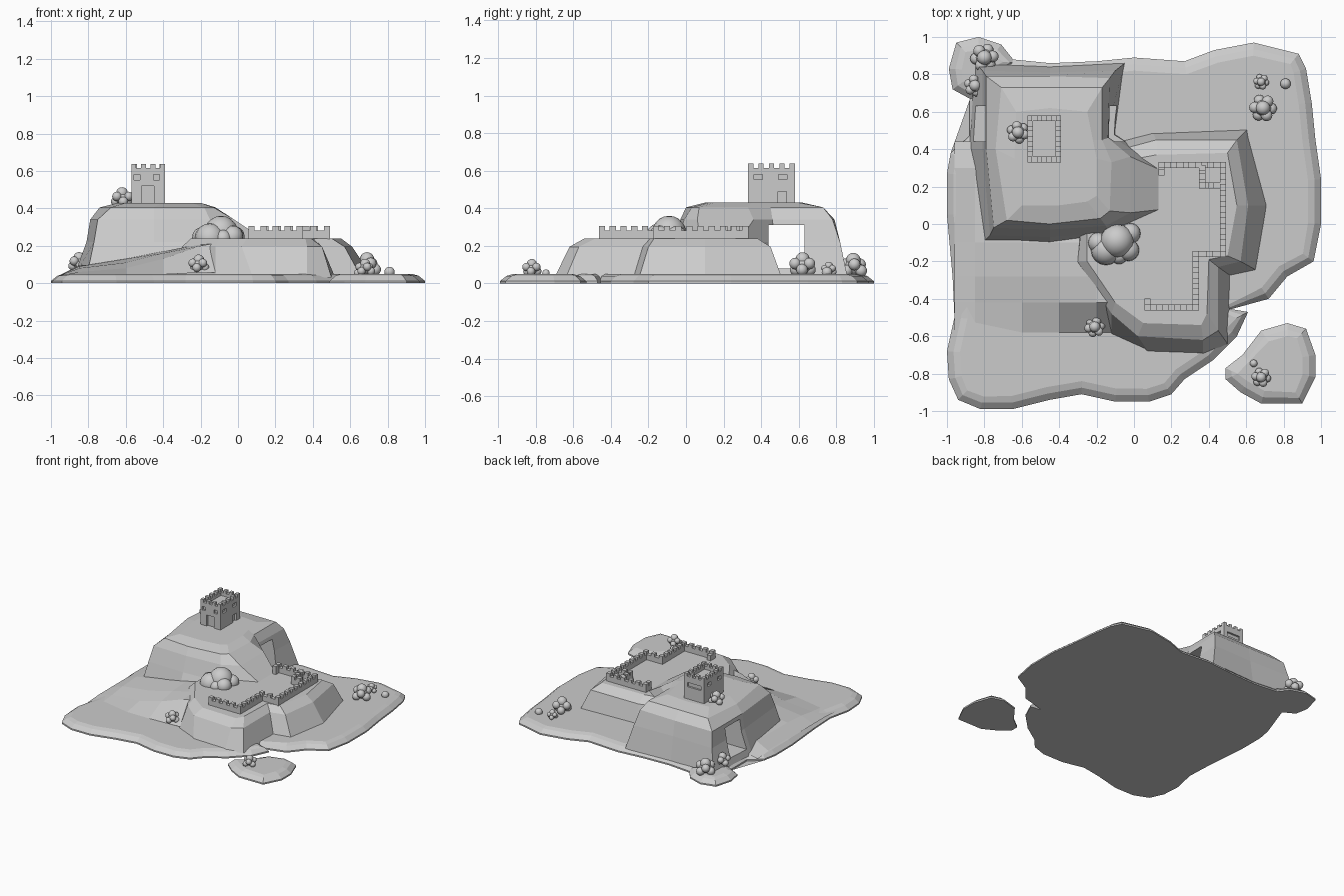
import bpy, bmesh, math
from mathutils import Vector, Matrix

if "Cube" in bpy.data.objects:
    bpy.data.objects.remove(bpy.data.objects["Cube"])


def make(name, bm, smooth=False):
    bmesh.ops.recalc_face_normals(bm, faces=bm.faces)
    me = bpy.data.meshes.new(name)
    bm.to_mesh(me)
    bm.free()
    for p in me.polygons:
        p.use_smooth = smooth
    ob = bpy.data.objects.new(name, me)
    bpy.context.collection.objects.link(ob)
    return ob


def loft(name, rings):
    """Closed solid through (z, [(x, y), ...]) rings."""
    bm = bmesh.new()
    loops = [[bm.verts.new((x, y, z)) for x, y in pts] for z, pts in rings]
    n = len(loops[0])
    for a, b in zip(loops, loops[1:]):
        for i in range(n):
            j = (i + 1) % n
            bm.faces.new((a[i], a[j], b[j], b[i]))
    caps = [bm.faces.new(loops[0]), bm.faces.new(loops[-1])]
    bmesh.ops.triangulate(bm, faces=caps)
    return make(name, bm)


def inset(pts, d):
    """Move a counter-clockwise outline inward."""
    out = []
    for i, p in enumerate(pts):
        a, b, c = Vector(pts[i - 1]), Vector(p), Vector(pts[(i + 1) % len(pts)])
        t = ((b - a).normalized() + (c - b).normalized()).normalized()
        out.append((b.x - t.y * d, b.y + t.x * d))
    return out


def slab(name, pts, h):
    return loft(name, [(0, pts), (.012, pts), (h - .01, inset(pts, .035)), (h, inset(pts, .07))])


def box(bm, x0, x1, y0, y1, z0, z1):
    m = Matrix.Translation(((x0 + x1) / 2, (y0 + y1) / 2, (z0 + z1) / 2))
    bmesh.ops.create_cube(bm, size=1, matrix=m @ Matrix.Diagonal((x1 - x0, y1 - y0, z1 - z0, 1)))


def cut(ob, *dims):
    bm = bmesh.new()
    box(bm, *dims)
    cutter = make("cutter", bm)
    cutter.hide_render = True
    mod = ob.modifiers.new("cut", 'BOOLEAN')
    mod.operation, mod.solver, mod.object = 'DIFFERENCE', 'EXACT', cutter
    bpy.context.view_layer.objects.active = ob
    bpy.ops.object.modifier_apply(modifier=mod.name)
    bpy.data.objects.remove(cutter)


def balls(name, items):
    bm = bmesh.new()
    for x, y, z, r in items:
        bmesh.ops.create_uvsphere(bm, u_segments=16, v_segments=10, radius=r,
                                  matrix=Matrix.Translation((x, y, z)))
    return make(name, bm, True)


def bush(name, x, y, z, r):
    b = [(x, y, z + r * .45, r * .52), (x, y, z, r * .6)]
    for i in range(6):
        a = i * math.pi / 3 + x * 9
        b.append((x + r * .6 * math.cos(a), y + r * .6 * math.sin(a),
                  z + r * (.15 if i % 2 else -.3), r * .42))
    return balls(name, b)


# Island ground and two islets (outlines counter-clockwise)
slab("island_base", [
    (-.88, .66), (-.88, .47), (-.98, .38), (-1, .27), (-1, .05), (-.97, -.28), (-.96, -.5),
    (-1, -.68), (-.99, -.83), (-.94, -.94), (-.82, -.99), (-.65, -.99), (-.45, -.94),
    (-.28, -.91), (-.1, -.95), (.08, -.95), (.2, -.91), (.27, -.83), (.42, -.73), (.55, -.6),
    (.61, -.47), (.52, -.455), (.72, -.4), (.82, -.28), (.96, -.2), (1, 0), (1, .24),
    (.97, .45), (.95, .65), (.92, .83), (.88, .91), (.64, .97), (.43, .93), (.27, .87),
    (0, .89), (-.2, .87), (-.45, .86), (-.65, .88), (-.8, .86)], .05)
slab("back_islet", [(-.83, 1), (-.95, .97), (-.99, .83), (-.97, .72), (-.86, .66),
                    (-.75, .76), (-.63, .86), (-.71, .96)], .05)
slab("front_islet", [(.49, -.83), (.57, -.9), (.68, -.96), (.9, -.96), (.97, -.82), (.97, -.7),
                     (.92, -.56), (.82, -.53), (.68, -.57), (.58, -.7), (.49, -.77)], .05)

# High hill with a ridge running down to the lower plateau, and a tunnel through it
hill = loft("high_hill", [
    (.03, [(-.85, .86), (-.88, .4), (-.81, -.1), (-.45, -.15), (-.1, -.15), (.2, .07),
           (.2, .29), (-.1, .48), (-.05, .86), (-.45, .84)]),
    (.22, [(-.81, .82), (-.81, .4), (-.77, -.06), (-.45, -.07), (-.13, -.05), (.16, .08),
           (.16, .28), (-.12, .47), (-.1, .82), (-.45, .81)]),
    (.34, [(-.79, .79), (-.79, .4), (-.75, -.02), (-.45, -.03), (-.15, -.01), (-.02, .06),
           (-.02, .36), (-.14, .46), (-.13, .78), (-.45, .79)]),
    (.405, [(-.71, .73), (-.74, .4), (-.68, .02), (-.45, 0), (-.18, .03), (-.13, .07),
            (-.12, .33), (-.17, .45), (-.17, .73), (-.45, .73)]),
    (.43, [(-.63, .6), (-.64, .35), (-.6, .1), (-.4, .1), (-.25, .12), (-.2, .15),
           (-.2, .35), (-.22, .45), (-.25, .6), (-.45, .62)])])
cut(hill, -1, .1, .44, .63, .08, .31)

# Low plateau
loft("low_plateau", [
    (.03, [(-.25, .4), (.1, .49), (.61, .51), (.72, .1), (.66, -.25), (.52, -.28), (.5, -.64),
           (.37, -.7), (.08, -.69), (-.12, -.6), (-.33, -.2)]),
    (.195, [(-.25, .35), (.12, .45), (.55, .45), (.61, .1), (.57, -.2), (.45, -.23), (.45, -.57),
            (.37, -.62), (.02, -.6), (-.12, -.48), (-.3, -.2)]),
    (.24, [(-.25, .3), (.12, .37), (.5, .38), (.55, .1), (.5, -.17), (.4, -.19), (.39, -.48),
           (.36, -.54), (.05, -.53), (-.1, -.42), (-.25, -.2)])])

# Ramp of ground rising along the foot of the hill
xs = [-.96, -.85, -.6, -.4, -.2, 0]
rows = [(.44, [.03, .045, .04, .04, .04, .04]), (.3, [.04, .095, .1, .1, .1, .1]),
        (-.1, [.04, .09, .13, .17, .21, .23]), (-.28, [.04, .08, .11, .16, .21, .235]),
        (-.42, [.04, .06, .08, .13, .2, .235]), (-.58, [.03, .045, .05, .05, .055, .06])]
bm = bmesh.new()
grid = [[bm.verts.new((x, y, z)) for x, z in zip(xs, zs)] for y, zs in rows]
for a, b in zip(grid, grid[1:]):
    for i in range(len(xs) - 1):
        bm.faces.new((a[i], b[i], b[i + 1], a[i + 1]))
make("ground_ramp", bm)

# Tower: hollow shell with doors and windows
X0, X1, Y0, Y1 = -.57, -.39, .33, .58
bm = bmesh.new()
box(bm, X0, X1, Y0, Y1, .41, .615)
tower = make("tower", bm)
cut(tower, X0 + .03, X1 - .03, Y0 + .03, Y1 - .03, .44, .7)
cut(tower, -.515, -.45, .3, .345, .43, .52)
for x in (-.54, -.435):
    cut(tower, x - .016, x + .016, .3, .345, .552, .58)
cut(tower, -.54, -.42, .565, .6, .53, .565)
for xa, xb in ((-.6, X0 + .015), (X1 - .015, -.3)):
    for y in (.385, .515):
        cut(tower, xa, xb, y - .022, y + .022, .552, .58)
cut(tower, X1 - .015, -.3, .49, .535, .43, .49)
bm = bmesh.new()
box(bm, X0 + .029, X1 - .029, Y0 + .029, Y1 - .029, .575, .59)
make("tower_floor", bm)

# Tower merlons
bm = bmesh.new()
for i in range(0, 7, 2):
    x = X0 + (X1 - X0) * i / 7
    for y in (Y0, Y1 - .03):
        box(bm, x, x + .18 / 7, y, y + .03, .615, .638)
for i in range(2, 7, 2):
    y = Y0 + (Y1 - Y0) * i / 9
    for x in (X0, X1 - .03):
        box(bm, x, x + .03, y, y + .25 / 9, .615, .638)
make("tower_merlons", bm)

# Battlement wall with merlons along two right-angled paths
bm = bmesh.new()
w = .0165
for path in ([(.147, .275), (.147, .315), (.475, .315), (.475, -.16), (.33, -.16),
              (.33, -.447), (.073, -.447), (.073, -.415)],
             [(.365, .3), (.365, .205), (.46, .205)]):
    for (xa, ya), (xb, yb) in zip(path, path[1:]):
        box(bm, min(xa, xb) - w, max(xa, xb) + w, min(ya, yb) - w, max(ya, yb) + w, .22, .282)
        n = max(1, round((abs(xb - xa) + abs(yb - ya)) / .063))
        for i in range(n):
            x, y = xa + (xb - xa) * i / n, ya + (yb - ya) * i / n
            box(bm, x - w, x + w, y - w, y + w, .282, .305)
make("battlement_wall", bm)

# Boulder heap
balls("boulders", [(-.09, -.09, .27, .09), (-.15, -.14, .24, .08), (-.02, -.05, .25, .055),
                   (-.03, -.14, .25, .058), (-.19, -.1, .245, .055), (-.08, -.17, .24, .045)])

# Bushes and small pebbles
for i, (x, y, z, r) in enumerate([
        (-.8, .89, .09, .075), (-.85, .74, .11, .058), (-.62, .49, .455, .06),
        (.69, .62, .095, .073), (.68, .76, .075, .042), (-.21, -.55, .1, .055),
        (.68, -.82, .08, .052)]):
    bush("bush_%d" % (i + 1), x, y, z, r)
balls("pebbles", [(.81, .75, .06, .028), (.64, -.745, .055, .02)])
